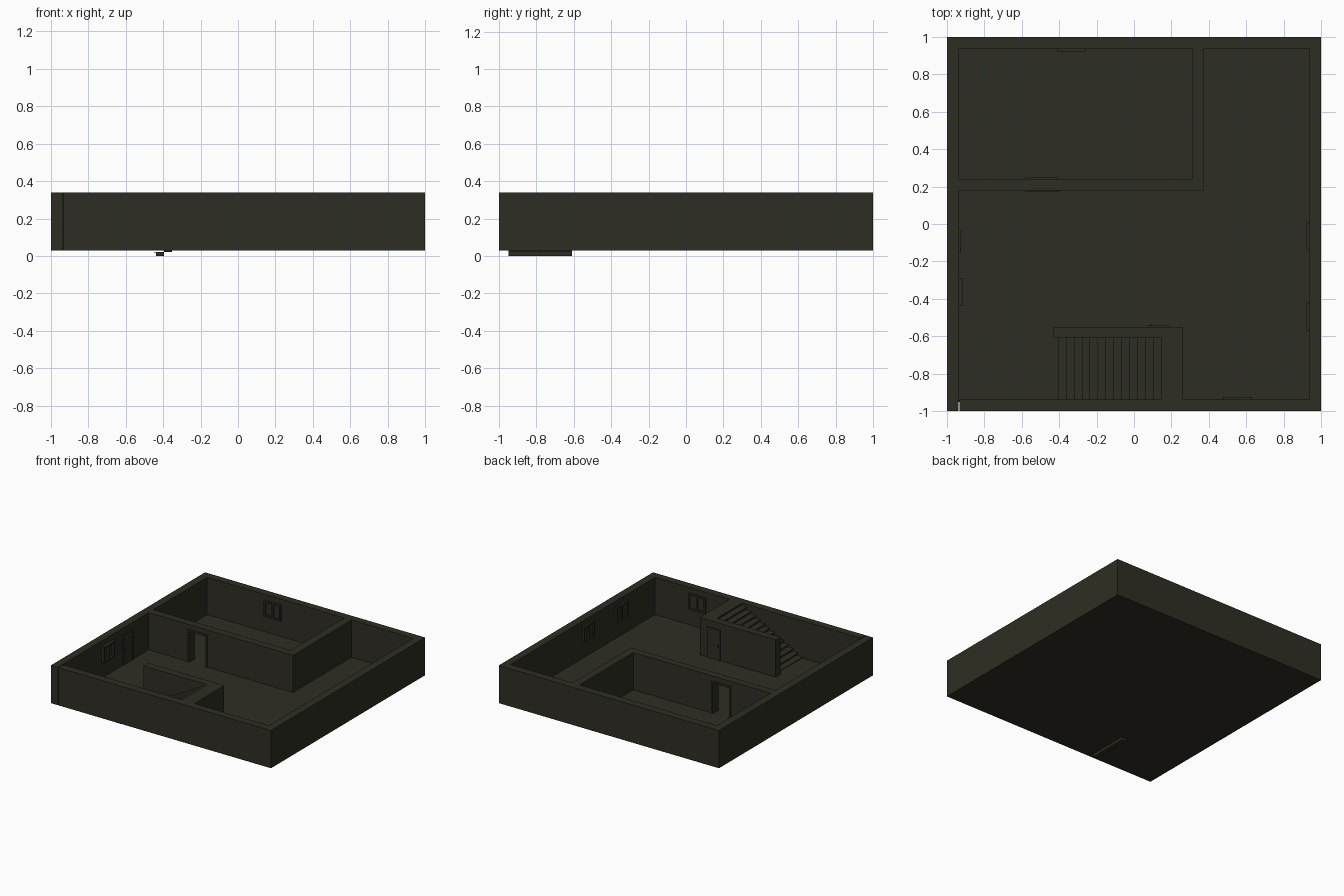
import bpy
import bmesh

cube = bpy.data.objects.get("Cube")
if cube:
    bpy.data.objects.remove(cube, do_unlink=True)

olive = bpy.data.materials.new("dark_olive")
olive.use_nodes = True
olive.diffuse_color = (0.028, 0.027, 0.017, 1)
olive.node_tree.nodes["Principled BSDF"].inputs["Base Color"].default_value = olive.diffuse_color

BASE, TOP = 0.03, 0.34
DOOR_TOP = 0.285


def finish(name, bm):
    bmesh.ops.recalc_face_normals(bm, faces=bm.faces)
    mesh = bpy.data.meshes.new(name)
    bm.to_mesh(mesh)
    bm.free()
    mesh.materials.append(olive)
    obj = bpy.data.objects.new(name, mesh)
    bpy.context.collection.objects.link(obj)
    return obj


def prism(name, outline, axis, start, end):
    """Extrude a flat outline along an axis ('y' or 'z')."""
    bm = bmesh.new()
    place = (lambda a, b: (a, start, b)) if axis == "y" else (lambda a, b: (a, b, start))
    face = bm.faces.new([bm.verts.new(place(a, b)) for a, b in outline])
    moved = bmesh.ops.extrude_face_region(bm, geom=[face])["geom"]
    step = (0, end - start, 0) if axis == "y" else (0, 0, end - start)
    bmesh.ops.translate(bm, vec=step, verts=[v for v in moved if isinstance(v, bmesh.types.BMVert)])
    return finish(name, bm)


def boxes(name, parts):
    """Join several (x0, x1, y0, y1, z0, z1) boxes in one object."""
    bm = bmesh.new()
    for x0, x1, y0, y1, z0, z1 in parts:
        verts = bmesh.ops.create_cube(bm, size=1)["verts"]
        bmesh.ops.scale(bm, vec=(x1 - x0, y1 - y0, z1 - z0), verts=verts)
        bmesh.ops.translate(bm, vec=((x0 + x1) / 2, (y0 + y1) / 2, (z0 + z1) / 2), verts=verts)
    return finish(name, bm)


def on_wall(wall, u0, u1, depth, z0, z1):
    """Box standing out from a wall given as (axis, position, direction)."""
    axis, pos, sign = wall
    d0, d1 = sorted((pos - sign * 0.005, pos + sign * depth))
    return (d0, d1, u0, u1, z0, z1) if axis == "x" else (u0, u1, d0, d1, z0, z1)


def frame(wall, u0, u1, depth, z0, z1, w, sill=True):
    parts = [on_wall(wall, u0, u0 + w, depth, z0, z1),
             on_wall(wall, u1 - w, u1, depth, z0, z1),
             on_wall(wall, u0 + w, u1 - w, depth, z1 - w, z1)]
    if sill:
        parts.append(on_wall(wall, u0 + w, u1 - w, depth, z0, z0 + w))
    return parts


def window(name, wall, u0, u1, depth):
    z0, z1, w = 0.165, 0.295, 0.013
    mid = (u0 + u1) / 2
    parts = frame(wall, u0, u1, depth, z0, z1, w)
    parts.append(on_wall(wall, mid - w / 2, mid + w / 2, depth * 0.9, z0 + w, z1 - w))
    parts.append(on_wall(wall, u0 + w, u1 - w, depth * 0.2, z0 + w, z1 - w))
    boxes(name, parts)


def door(name, wall, u0, u1, handle):
    parts = frame(wall, u0, u1, 0.009, BASE, DOOR_TOP, 0.009, sill=False)
    parts.append(on_wall(wall, u0 + 0.009, u1 - 0.009, 0.004, BASE, DOOR_TOP - 0.009))
    parts.append(on_wall(wall, handle - 0.005, handle + 0.005, 0.014, 0.145, 0.16))
    boxes(name, parts)


# Outer walls, with a narrow joint at one front corner
IN = 0.937
prism("outer_walls", [(-0.931, -1), (1, -1), (1, 1), (-1, 1), (-1, -1), (-IN, -1),
                      (-IN, IN), (IN, IN), (IN, -IN), (-0.931, -IN)], "z", BASE, TOP)
boxes("floor", [(-0.97, 0.97, -0.95, 0.97, BASE, BASE + 0.004)])

# Inner room: wall with a doorway, and its return wall
d0, d1 = -0.565, -0.415
prism("room_front_wall", [(-0.94, BASE), (d0, BASE), (d0, DOOR_TOP), (d1, DOOR_TOP), (d1, BASE),
                          (0.375, BASE), (0.375, TOP), (-0.94, TOP)], "y", 0.18, 0.24)
boxes("room_side_wall", [(0.31, 0.375, 0.24, 0.94, BASE, TOP)])
for name, wall in (("outside", ("y", 0.18, -1)), ("inside", ("y", 0.24, 1))):
    boxes("doorway_trim_" + name,
          frame(wall, d0 - 0.014, d1 + 0.014, 0.009, BASE, DOOR_TOP + 0.014, 0.014, sill=False))

# Stairwell walls
prism("stair_walls", [(-0.43, -0.61), (0.2, -0.61), (0.2, -0.94), (0.26, -0.94),
                      (0.26, -0.55), (-0.43, -0.55)], "z", BASE, TOP)

# Stairs: solid steps with overhanging treads
COUNT, RUN = 15, 0.0425
RISE = TOP / COUNT
steps = []
for k in range(COUNT):
    x, z = -0.437 + k * RUN, k * RISE
    steps.append((x, x + RUN, -0.95, -0.61, z, z + RISE))
    steps.append((x - 0.012, x + RUN, -0.95, -0.61, z + RISE - 0.004, z + RISE))
boxes("stairs", steps)

# Windows and doors
back, front = ("y", IN, -1), ("y", -IN, 1)
left, right = ("x", IN, -1), ("x", -IN, 1)
window("back_window", back, -0.41, -0.26, 0.018)
window("front_window", front, 0.475, 0.63, 0.012)
window("right_window", right, -0.435, -0.29, 0.024)
window("left_window_back", left, -0.135, 0.01, 0.016)
window("left_window_front", left, -0.57, -0.42, 0.016)
door("right_door", right, -0.155, -0.03, -0.135)
door("stair_door", ("y", -0.55, 1), 0.07, 0.19, 0.09)
